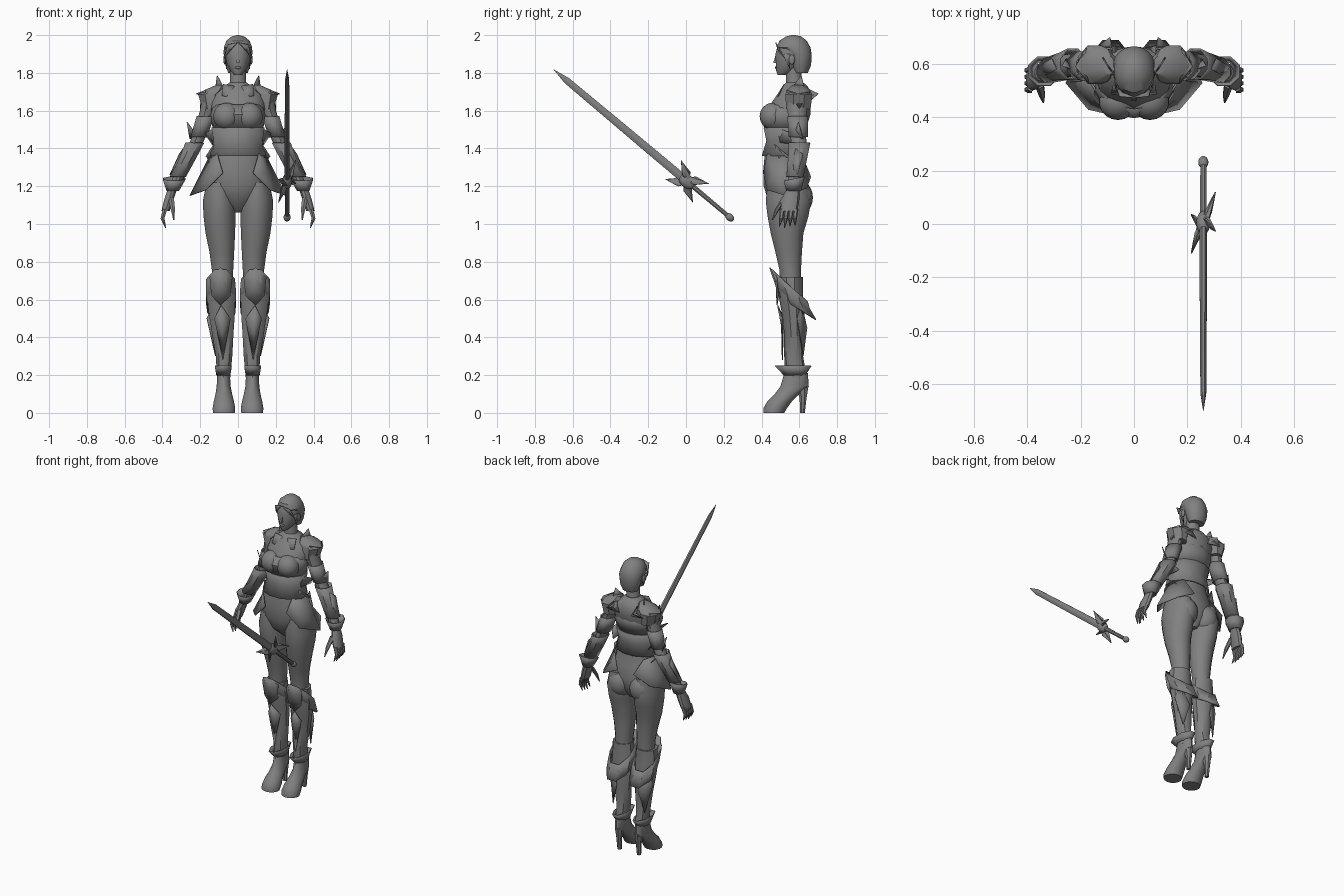
import bpy
import bmesh
from math import sin, cos, tau, radians
from mathutils import Vector

UNIT = 0.01  # shapes below are measured in hundredths

cube = bpy.data.objects.get("Cube")
if cube:
    bpy.data.objects.remove(cube, do_unlink=True)

grey = bpy.data.materials.new("steel_grey")
grey.use_nodes = True
colour = (0.22, 0.22, 0.22, 1)
grey.diffuse_color = colour
grey.node_tree.nodes["Principled BSDF"].inputs["Base Color"].default_value = colour
parts = []


def finish(name, bm, mirror=False, thickness=0):
    """Turn a bmesh into a coloured object, optionally thickened and mirrored."""
    bmesh.ops.recalc_face_normals(bm, faces=bm.faces)
    mesh = bpy.data.meshes.new(name)
    bm.to_mesh(mesh)
    bm.free()
    obj = bpy.data.objects.new(name, mesh)
    bpy.context.collection.objects.link(obj)
    mesh.materials.append(grey)
    if thickness:
        solid = obj.modifiers.new("Solidify", "SOLIDIFY")
        solid.thickness = thickness * UNIT
        solid.offset = 0
    if mirror:
        obj.modifiers.new("Mirror", "MIRROR")
    parts.append(obj)
    return obj


def loft(name, rings, sides=16, mirror=True, shell=False):
    """Skin horizontal ovals: (z, x min, x max, y front, y back, optional tilt)."""
    bm = bmesh.new()
    loops = []
    for z, x0, x1, y0, y1, *tilt in rings:
        slope = tilt[0] if tilt else 0
        loop = []
        for i in range(sides):
            a = tau * (i + 0.5) / sides
            dy = (y1 - y0) / 2 * sin(a)
            x = (x0 + x1) / 2 + (x1 - x0) / 2 * cos(a)
            loop.append(bm.verts.new(Vector((x, (y0 + y1) / 2 + dy, z + slope * dy)) * UNIT))
        loops.append(loop)
    for low, high in zip(loops, loops[1:]):
        for i in range(sides):
            j = (i + 1) % sides
            bm.faces.new((low[i], low[j], high[j], high[i]))
    if not shell:
        bm.faces.new(loops[0])
        bm.faces.new(loops[-1])
    return finish(name, bm, mirror, 0.6 if shell else 0)


def centred(name, rings, sides=20, shell=False):
    """Loft symmetric about the middle: (z, half width, y front, y back)."""
    return loft(name, [(z, -w, w, f, b) for z, w, f, b in rings], sides, False, shell)


def strut(name, a, b, ra, rb, sides=6, mirror=True):
    """Tapered rod between two points."""
    rings = [(z, x - r, x + r, y - r, y + r) for (x, y, z), r in ((a, ra), (b, rb))]
    return loft(name, rings, sides, mirror)


def plate(name, points, mirror=True):
    """Thin armour plate fanned around its raised middle."""
    bm = bmesh.new()
    verts = [bm.verts.new(Vector(p) * UNIT) for p in points]
    if len(verts) < 4:
        bm.faces.new(verts)
    else:
        mid = bm.verts.new(sum((v.co for v in verts), Vector()) / len(verts))
        for i, v in enumerate(verts):
            bm.faces.new((v, verts[(i + 1) % len(verts)], mid))
    return finish(name, bm, mirror, 0.5)


def ball(name, centre, radii, mirror=True):
    bm = bmesh.new()
    bmesh.ops.create_uvsphere(bm, u_segments=18, v_segments=12, radius=1)
    for v in bm.verts:
        v.co = Vector([c + r * k for c, r, k in zip(centre, radii, v.co)]) * UNIT
    return finish(name, bm, mirror)


# Head, face and bobbed hair
centred("head", [(179, 2, 48.5, 53), (181, 4, 47.7, 58), (185, 6, 47.5, 62),
                 (190, 7, 47.3, 64), (195, 6.6, 48.5, 64), (198, 4, 51, 61)])
centred("hair", [(180, 5.2, 57, 64.5), (184, 6.7, 55, 66.3), (190, 7.7, 53.5, 66.6),
                 (193.5, 7.6, 48, 66), (197, 6.2, 49.3, 64), (199.3, 3.4, 53, 61),
                 (200, 0.6, 56, 58)])
plate("fringe", [(0, 47.5, 196), (5.5, 48, 195), (7.2, 52, 188), (5, 49, 191)])
plate("side_lock", [(6.8, 51, 190), (7.2, 55, 190), (6, 55, 182)])
strut("nose", (0, 47, 185.2), (0, 47.8, 189.5), 1.2, 0.5, 4, False)
ball("lips", (0, 47.8, 182.8), (1.8, 0.8, 0.7), False)
ball("ear", (7, 56, 187), (0.8, 1.6, 2.6))
centred("neck", [(169, 5.6, 52, 63), (174, 4.4, 53, 61.5), (183, 4.2, 53, 61)])

# Torso, bust and seat
centred("torso", [(106, 3, 50, 60), (112, 10.5, 43.5, 64), (120, 16.8, 41, 65),
                  (128, 16, 40.7, 63), (136, 13.8, 41.5, 61), (144, 12.4, 43, 60.5),
                  (150, 12.8, 42.5, 62), (158, 14, 42.5, 65), (164, 14.5, 45, 66.5),
                  (169, 13, 48.5, 66.5), (173, 7, 51, 64.5), (175, 4.5, 53, 62)])
ball("breast", (6, 46, 157), (7.2, 7, 7.2))
ball("buttock", (8, 59, 114), (8, 8.2, 9.5))

# Bodice, corset and waist wings
centred("bodice", [(163, 12.8, 42.8, 65.5), (158, 14.6, 40, 65.6), (150, 13.4, 41.8, 63)], 14, True)
centred("corset", [(151, 14.4, 41, 64), (144, 13, 42.5, 62), (136, 15.2, 40, 63)], 12, True)
plate("waist_wing", [(12.5, 48, 151), (17.5, 56, 148), (13.5, 60, 142), (13, 50, 143)])
plate("hip_wing", [(13, 47, 142), (17, 54, 136), (13, 60, 131), (14, 50, 132)])

# Flared hip plates
plate("front_hip_plate", [(11, 43, 137), (15, 54, 136), (25.5, 53, 115), (17, 43, 118), (8, 41, 127)])
plate("back_hip_plate", [(15, 54, 136), (25.5, 53, 115), (18, 64, 119), (6, 66, 125), (11, 62, 135)])

# Collar and shoulder armour
plate("collar", [(2, 51.5, 173), (8, 52, 174), (8.5, 49, 168), (1, 48, 166)])
plate("collar_spike", [(7.5, 56, 172), (12, 63, 171), (11, 61, 178.5)])
plate("blade_spike", [(4.5, 66, 165), (14, 66.5, 166), (9, 70, 169), (8, 64, 172)])
loft("pauldron", [(173.5, 7, 12, 56, 63), (171, 6, 18, 53, 66), (168.5, 8, 21.6, 52, 67.5),
                  (161, 9.5, 19.2, 52.5, 66.5)], 8)
plate("pauldron_edge", [(17, 53, 171), (22, 59, 169), (18, 66, 170), (20, 60, 161)])

# Arms with plated sleeves
loft("arm", [(168, 10, 19, 53, 65), (160, 12, 20.3, 53.5, 64), (150, 15.5, 23, 55, 63.5),
             (142, 18.8, 26.2, 55.5, 64), (135, 22.3, 29.8, 54.8, 63.5),
             (128, 26.5, 33.5, 54, 62), (118, 31.8, 37, 53.5, 60)], 12)
loft("upper_sleeve", [(157, 12.4, 22, 53.5, 64.8), (146, 16.4, 25.2, 54.3, 64.8)], 8, shell=True)
loft("forearm_guard", [(143, 17.8, 28, 54, 66), (136, 21.5, 30.5, 54, 64.5),
                       (125, 27.5, 36.2, 53, 62.3)], 8, shell=True)
loft("wrist_cuff", [(124, 27.6, 40, 51.6, 63, 0.2), (117.5, 31.3, 37.8, 53, 61)], 8, shell=True)
plate("elbow_spike", [(21, 57, 146), (25.5, 62, 145), (27, 59.5, 154)])
plate("forearm_fin", [(29, 58, 140), (31, 62, 137), (36, 59, 126), (33, 56, 130)])

# Hands with clawed fingers
loft("palm", [(119, 32, 37.2, 53.5, 60), (113, 34, 39.2, 50.5, 60), (107, 36, 40.6, 50, 59)], 10)
for number in range(4):
    y = 51 + 2.4 * number
    knuckle = (38.6, y, 108)
    joint = (40, y - 0.6, 103)
    tip = (38.4, y - 1.6 + 0.4 * number, 98 + 0.6 * abs(number - 1))
    strut("finger_base", knuckle, joint, 1.4, 1.1)
    strut("finger_claw", joint, tip, 1.2, 0.25)
strut("thumb_base", (35.5, 52.5, 114), (34.5, 48.5, 108), 1.8, 1.3)
strut("thumb_claw", (34.5, 48.5, 108), (34, 45.6, 102), 1.3, 0.3)

# Legs
loft("thigh", [(122, 3, 16.8, 43, 65), (112, 1, 18.8, 42, 66.5), (104, 1.1, 18.4, 43, 65),
               (95, 1.4, 17.3, 44.7, 62.3), (85, 1.9, 15.2, 47.2, 61.5),
               (76, 2.4, 14, 49.3, 61), (66, 3, 14, 50, 61)])

# Armoured boots
loft("greave", [(72, 2, 15.8, 48.5, 62), (62, 1, 16.6, 49, 62), (54, 1.2, 16, 50.5, 62.8),
                (42, 2.1, 14, 52, 62.4), (30, 2.8, 12, 52, 62), (18, 4, 11.2, 52.5, 64)], 10)
loft("knee_cuff", [(67.5, 1.2, 17.2, 44.5, 65, -0.9), (61, 0.6, 17.4, 48, 66, -0.7),
                   (55, 1, 16.6, 49.5, 69.5, -0.62)], 8, shell=True)
plate("knee_plate", [(9.3, 44.3, 77), (15, 48, 72), (14, 49, 62), (9.3, 48.2, 57), (4, 49, 62), (3, 48, 72)])
plate("shin_plate", [(9, 48.5, 57), (12.5, 51, 50), (8, 51, 28), (4, 51.8, 50)])
loft("ankle_cuff", [(25, 3.2, 12.4, 46.5, 67), (20, 4, 11.5, 51.5, 63.5)], 8, shell=True)
plate("calf_fin", [(13, 61, 58), (16.5, 59, 50), (12, 62, 30), (8, 64, 45)])
loft("foot", [(0, 1.6, 13.4, 41, 52), (2.5, 1.3, 13.6, 41, 53.5), (6, 2, 13, 43, 56),
              (10, 3, 12, 47, 60), (14, 3.8, 11.4, 50, 65), (21, 4.2, 11, 52, 64.5)], 14)
loft("heel", [(0, 6, 8.8, 60.3, 63), (8, 5.6, 9.3, 60, 64), (15, 4.6, 10.4, 57, 65.3)], 8)

# Floating sword, built upright and then tilted
sword = [
    loft("blade", [(30, -1.5, 1.5, -2.4, 2.4), (60, -1.5, 1.5, -2.3, 2.3),
                   (115, -1.2, 1.2, -1.9, 1.9), (124, -0.1, 0.1, -0.1, 0.1)], 8, False),
    strut("grip", (0, 0, 3), (0, 0, 30), 1.2, 1.4, 8, False),
    ball("pommel", (0, 0, 2.4), (1.9, 1.9, 2.6), False),
    ball("guard_core", (0, 0, 32), (2.6, 3.4, 5), False),
]
for side in (-1, 1):
    for end in (-1, 1):
        tip = (side * 4.5, side * 6.5, 32 + end * 9.5)
        sword.append(plate("guard_wing", [(0, 0, 32 - end * 2), (side * 3, side, 32 + end * 4), tip,
                                          (side, side * 5, 32 + end * 2)], False))
        sword.append(strut("guard_spike", (side, side * 2, 32), tip, 1.8, 0.3, 4, False))
for obj in sword:
    obj.rotation_euler.x = radians(50)
    obj.location = (0.26, 0.25, 1.02)

# Smooth skin, crisp armour edges
bpy.ops.object.select_all(action="DESELECT")
for obj in parts:
    obj.select_set(True)
bpy.context.view_layer.objects.active = parts[0]
bpy.ops.object.shade_smooth_by_angle(angle=radians(35))
